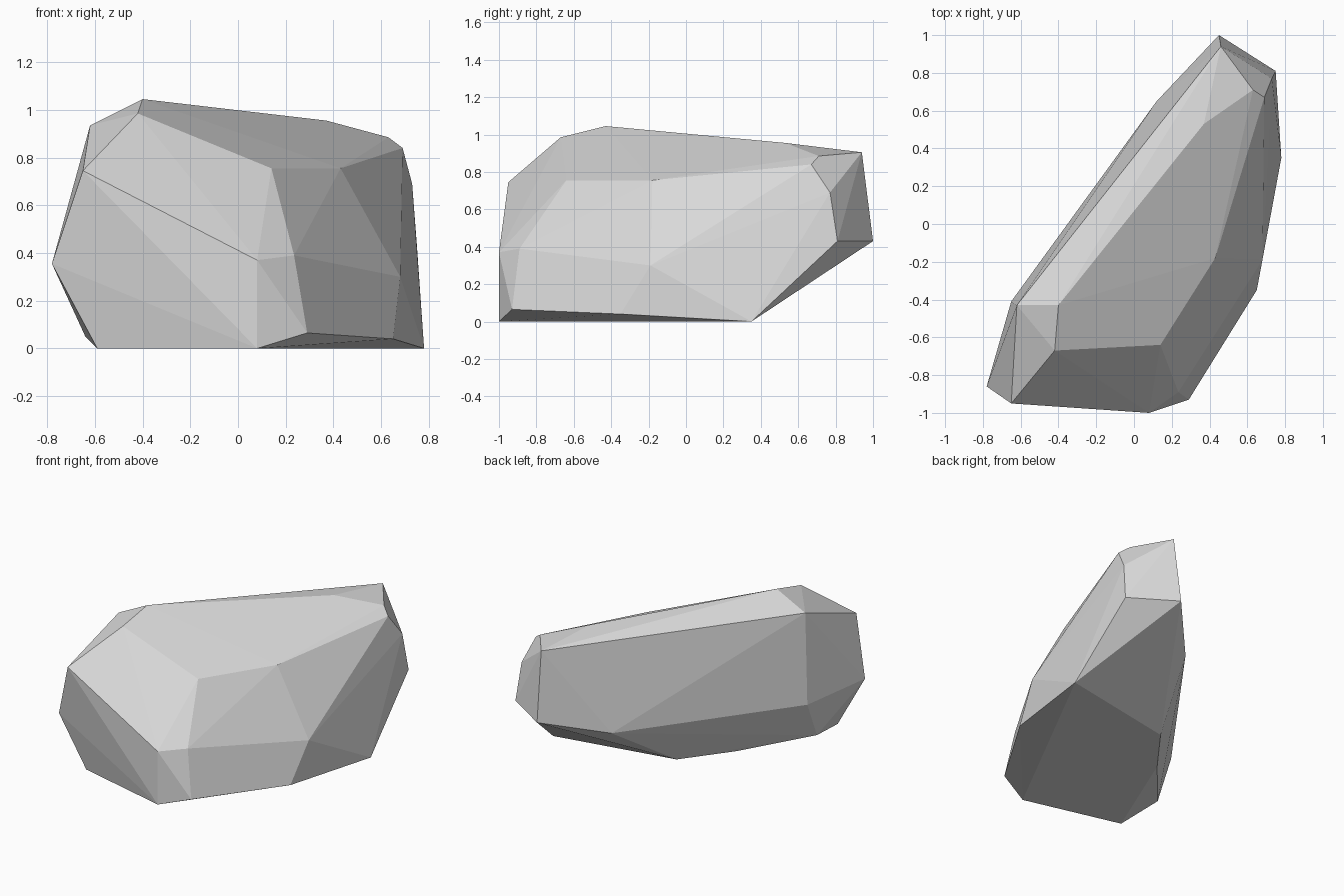
import bpy
import bmesh
import math

default_cube = bpy.data.objects.get("Cube")
if default_cube:
    bpy.data.objects.remove(default_cube, do_unlink=True)

# Stone colour
stone = bpy.data.materials.new("stone_grey")
stone.use_nodes = True
grey = (0.7, 0.7, 0.7, 1)
stone.diffuse_color = grey
for node in stone.node_tree.nodes:
    if node.type == "BSDF_PRINCIPLED":
        node.inputs["Base Color"].default_value = grey
        node.inputs["Roughness"].default_value = 0.9

# Corners of the chiselled boulder, grouped by region
corners = {
    "crest": [(-.40, -.43, 1.045), (-.42, -.67, .985), (-.62, -.43, .935),
              (.37, .53, .955), (.46, .94, .905), (.63, .71, .885)],
    "shoulder": [(.14, -.64, .755), (.43, -.18, .755), (.59, .40, .79),
                 (.69, .67, .84), (.73, .77, .69), (-.65, -.95, .745)],
    "waist": [(-.78, -.86, .355), (.08, -1, .37), (.235, -.89, .39),
              (.68, -.19, .30), (.75, .81, .43), (.45, 1, .43),
              (.12, .65, .31), (-.37, -.09, .45), (-.65, -.41, .31)],
    "foot": [(.08, -1, 0), (.29, -.93, .065), (.65, -.35, .04),
             (.78, .35, 0), (-.06, .19, 0), (-.30, -.13, 0),
             (-.64, -.53, .05), (-.59, -.83, 0)],
}

# Wrap the corners in flat facets
bm = bmesh.new()
for region in corners.values():
    for corner in region:
        bm.verts.new(corner)
hull = bmesh.ops.convex_hull(bm, input=list(bm.verts))
unused = {item for item in hull["geom_interior"] + hull["geom_unused"]
          if isinstance(item, bmesh.types.BMVert)}
bmesh.ops.delete(bm, geom=list(unused), context="VERTS")

# Merge triangles that lie in nearly the same plane
bmesh.ops.dissolve_limit(bm, angle_limit=math.radians(1.5),
                         verts=list(bm.verts), edges=list(bm.edges))
bmesh.ops.recalc_face_normals(bm, faces=list(bm.faces))
for face in bm.faces:
    face.smooth = False

mesh = bpy.data.meshes.new("boulder")
bm.to_mesh(mesh)
bm.free()
mesh.materials.append(stone)
boulder = bpy.data.objects.new("boulder", mesh)
bpy.context.collection.objects.link(boulder)
